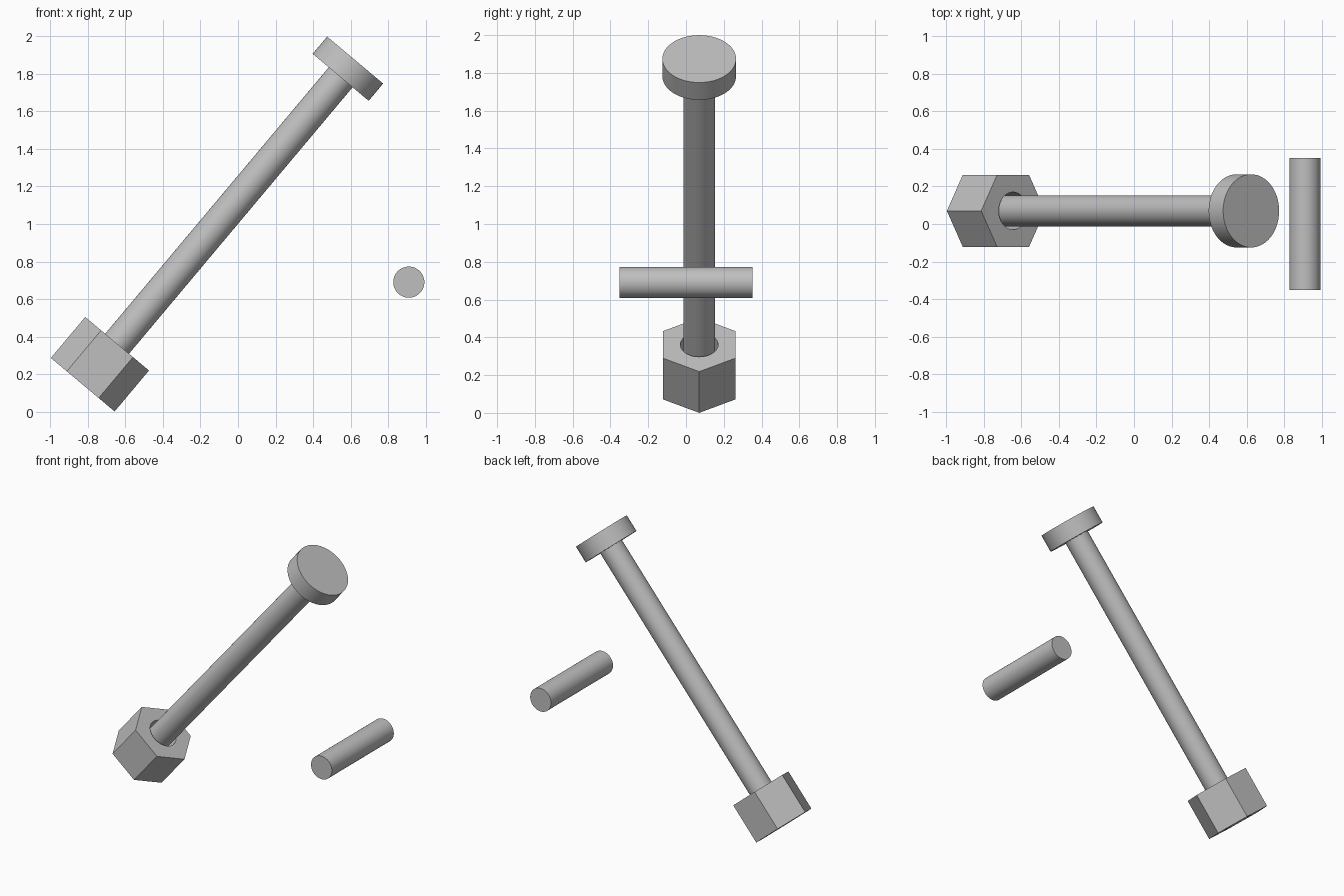
import bpy, bmesh, math
from mathutils import Matrix, Vector

if "Cube" in bpy.data.objects:
    bpy.data.objects.remove(bpy.data.objects["Cube"], do_unlink=True)

# Single steel colour
steel = bpy.data.materials.new("steel_grey")
steel.use_nodes = True
GREY = (0.52, 0.52, 0.52, 1)
steel.diffuse_color = GREY
steel.node_tree.nodes["Principled BSDF"].inputs["Base Color"].default_value = GREY

# Bolt frame: origin at the underside of the nut, local z along the leaning axis
BOLT = Matrix.Translation((-0.828, 0.07, 0.143)) @ Matrix.Rotation(math.radians(40), 4, 'Y')
# Pin frame: lies along y
PIN = Matrix.Translation((0.911, 0, 0.69)) @ Matrix.Rotation(math.radians(90), 4, 'X')


def prism(name, frame, radius, start, end, sides=64, spin=0):
    """Closed prism along the frame's z axis, from start to end."""
    mesh = bpy.data.meshes.new(name)
    bm = bmesh.new()
    place = frame @ Matrix.Translation((0, 0, (start + end) / 2)) @ Matrix.Rotation(spin, 4, 'Z')
    bmesh.ops.create_cone(bm, cap_ends=True, segments=sides, radius1=radius,
                          radius2=radius, depth=end - start, matrix=place)
    bm.to_mesh(mesh)
    bm.free()
    mesh.materials.append(steel)
    obj = bpy.data.objects.new(name, mesh)
    bpy.context.collection.objects.link(obj)
    return obj


def smooth(obj):
    bpy.ops.object.select_all(action='DESELECT')
    obj.select_set(True)
    bpy.context.view_layer.objects.active = obj
    bpy.ops.object.shade_smooth_by_angle(angle=math.radians(30))


NUT_HEIGHT = 0.285
HEAD_TOP = 2.26

# Bolt shaft and round head
shaft = prism("bolt_shaft", BOLT, 0.083, 0, HEAD_TOP - 0.12)
head = prism("bolt_head", BOLT, 0.195, HEAD_TOP - 0.12, HEAD_TOP)

# Hexagonal nut with a clearance bore
nut = prism("hex_nut", BOLT, 0.222, 0, NUT_HEIGHT, sides=6, spin=math.radians(30))
bore = prism("bore_cutter", BOLT, 0.1, -0.1, NUT_HEIGHT + 0.1)
bore.hide_render = True
cut = nut.modifiers.new("bore", 'BOOLEAN')
cut.operation = 'DIFFERENCE'
cut.solver = 'EXACT'
cut.object = bore
bpy.context.view_layer.objects.active = nut
bpy.ops.object.modifier_apply(modifier=cut.name)
bpy.data.objects.remove(bore, do_unlink=True)

# Loose pin beside the bolt
pin = prism("loose_pin", PIN, 0.083, -0.352, 0.352)

for part in (shaft, head, nut, pin):
    smooth(part)
